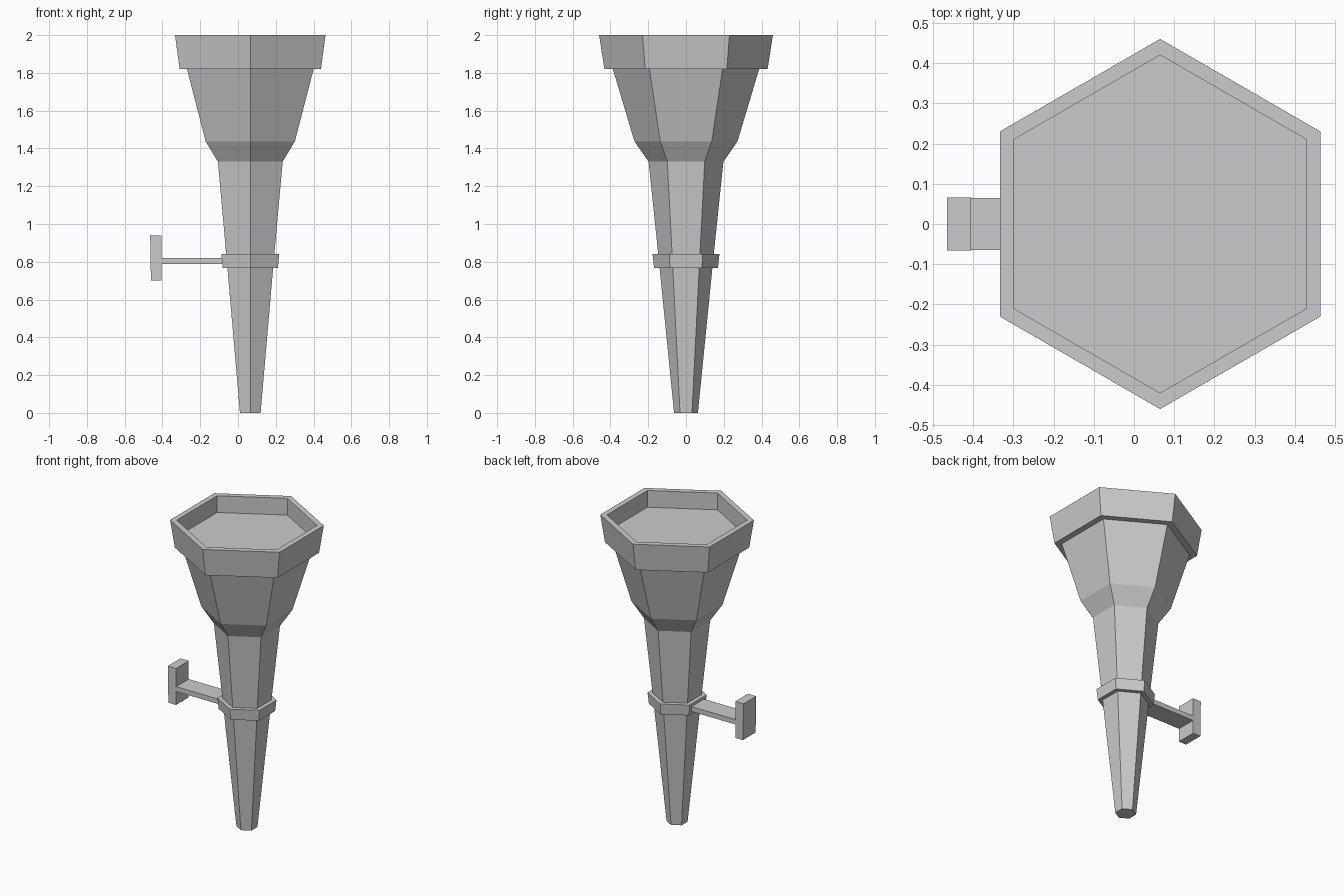
import bpy, bmesh
from math import sin, cos, pi

if "Cube" in bpy.data.objects:
    bpy.data.objects.remove(bpy.data.objects["Cube"])

CX = 0.065  # axis of the torch body


def loft(name, profile, sides=6):
    """Stack hexagonal rings of (radius, z), bridge them and cap both ends."""
    bm = bmesh.new()
    rings = []
    for r, z in profile:
        rings.append([bm.verts.new((CX + r * sin(2 * pi * i / sides),
                                    r * cos(2 * pi * i / sides), z))
                      for i in range(sides)])
    for a, b in zip(rings, rings[1:]):
        for i in range(sides):
            j = (i + 1) % sides
            bm.faces.new((a[i], a[j], b[j], b[i]))
    bm.faces.new(rings[0])
    bm.faces.new(rings[-1])
    return finish(name, bm)


def box(name, x0, x1, y, z0, z1, bottom_shift=0.0):
    """Box centred on y = 0; bottom_shift leans the outer (left) side."""
    bm = bmesh.new()
    bmesh.ops.create_cube(bm, size=1)
    for v in bm.verts:
        left, low = v.co.x < 0, v.co.z < 0
        v.co = ((x0 + (bottom_shift if low else 0)) if left else x1,
                y if v.co.y > 0 else -y, z0 if low else z1)
    return finish(name, bm)


def finish(name, bm):
    bmesh.ops.recalc_face_normals(bm, faces=bm.faces)
    mesh = bpy.data.meshes.new(name)
    bm.to_mesh(mesh)
    bm.free()
    ob = bpy.data.objects.new(name, mesh)
    bpy.context.collection.objects.link(ob)
    return ob


# Tapered handle, flared bowl, rim and recessed bowl floor
loft("torch_body", [(0.063, 0), (0.140, 0.77), (0.147, 0.84), (0.198, 1.33),
                    (0.273, 1.438), (0.387, 1.82), (0.432, 1.82),
                    (0.46, 2.0), (0.42, 2.0), (0.42, 1.89)])

# Collar around the handle
loft("collar", [(0.138, 0.768), (0.169, 0.768), (0.177, 0.84), (0.145, 0.84)])

# Wall bracket: arm and mounting plate
box("bracket_arm", -0.41, -0.07, 0.065, 0.788, 0.82)
box("wall_plate", -0.465, -0.405, 0.066, 0.70, 0.94, 0.004)
